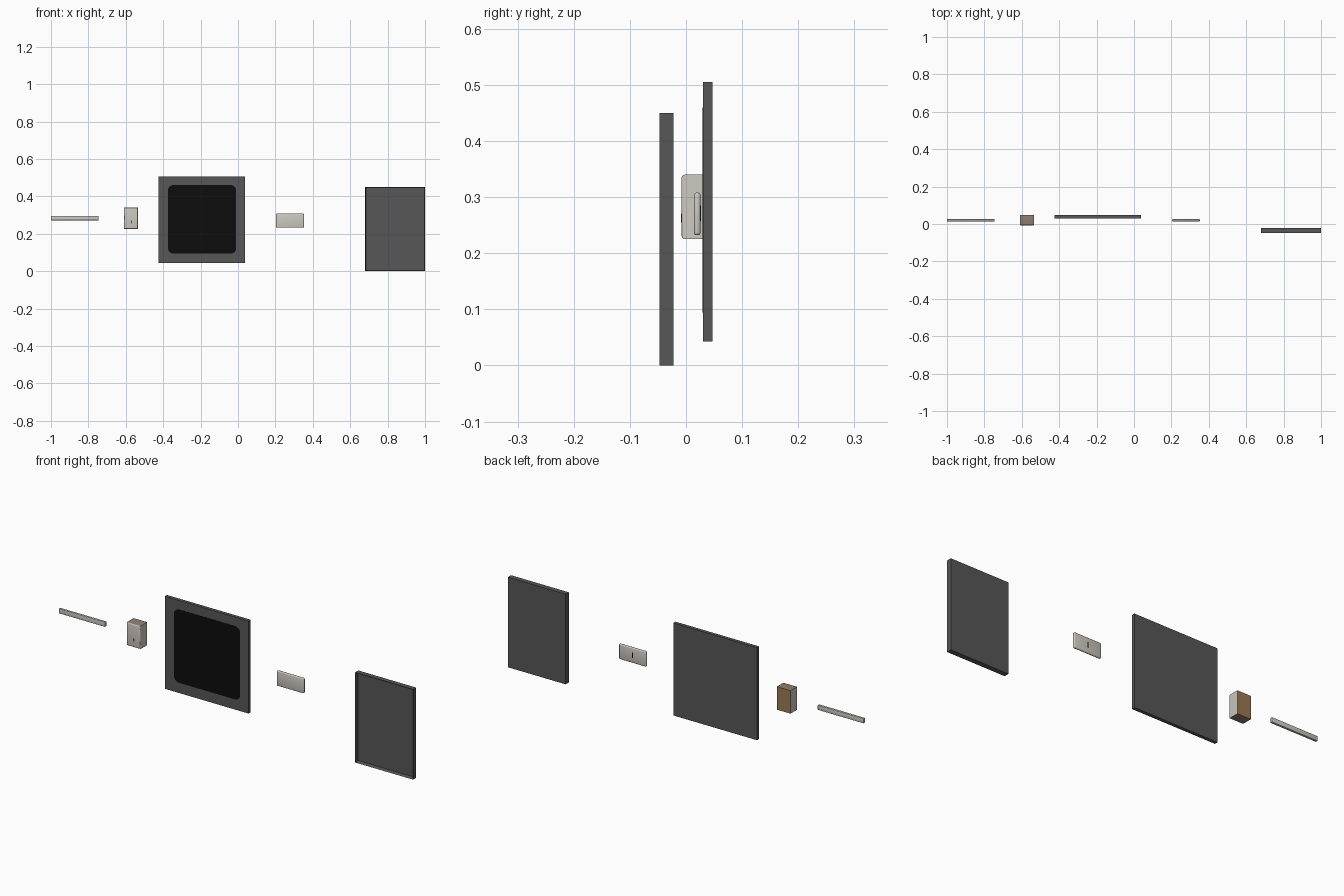
import bpy, bmesh, math
from mathutils import Vector

if "Cube" in bpy.data.objects:
    bpy.data.objects.remove(bpy.data.objects["Cube"])


def material(name, r, g, b):
    m = bpy.data.materials.new(name)
    m.diffuse_color = (r, g, b, 1)
    m.use_nodes = True
    m.node_tree.nodes["Principled BSDF"].inputs["Base Color"].default_value = m.diffuse_color
    return m


DARK = material("charcoal grey", 0.095, 0.095, 0.095)
BLACK = material("black glass", 0.004, 0.004, 0.004)
LIGHT = material("warm light grey", 0.61, 0.58, 0.53)
TAUPE = material("taupe", 0.28, 0.22, 0.17)
BROWN = material("brown", 0.33, 0.19, 0.09)


def finish(bm, name, mats):
    bmesh.ops.recalc_face_normals(bm, faces=bm.faces)
    me = bpy.data.meshes.new(name)
    bm.to_mesh(me)
    bm.free()
    ob = bpy.data.objects.new(name, me)
    bpy.context.collection.objects.link(ob)
    for m in mats:
        me.materials.append(m)
    return ob


def box_bm(x, y, z):
    bm = bmesh.new()
    bmesh.ops.create_cube(bm, size=1)
    for v in bm.verts:
        v.co = Vector([r[0] if c < 0 else r[1] for c, r in zip(v.co, (x, y, z))])
    return bm


def bevel(bm, width, segments, rule=lambda e: True):
    bmesh.ops.bevel(bm, geom=[e for e in bm.edges if rule(e)], offset=width,
                    segments=segments, profile=0.5, affect='EDGES')


def smooth(ob):
    bpy.ops.object.select_all(action='DESELECT')
    bpy.context.view_layer.objects.active = ob
    ob.select_set(True)
    bpy.ops.object.shade_smooth_by_angle(angle=math.radians(35))


def rounded_box(name, x, y, z, width, mat, segments=3):
    bm = box_bm(x, y, z)
    bevel(bm, width, segments)
    ob = finish(bm, name, [mat])
    smooth(ob)
    return ob


# Slim bar and small rounded plate
rounded_box("slim_bar", (-1.0, -0.745), (0.014, 0.026), (0.272, 0.296), 0.002, LIGHT)
rounded_box("small_plate", (0.203, 0.353), (0.014, 0.026), (0.232, 0.308), 0.005, LIGHT)
finish(box_bm((0.275, 0.281), (0.0255, 0.0263), (0.257, 0.285)), "plate_slot", [BLACK])

# Small case: rounded front, taupe top and bottom, brown back
bm = box_bm((-0.61, -0.535), (-0.008, 0.047), (0.225, 0.34))
bevel(bm, 0.006, 3, lambda e: all(v.co.y < 0 for v in e.verts))
bm.normal_update()
for f in bm.faces:
    if f.normal.y > 0.7:
        f.material_index = 2
    elif abs(f.normal.z) > 0.95:
        f.material_index = 1
smooth(finish(bm, "small_case", [LIGHT, TAUPE, BROWN]))
finish(box_bm((-0.573, -0.566), (-0.0085, -0.007), (0.255, 0.271)), "case_button", [DARK])

# Large square panel with a rounded black window
finish(box_bm((-0.425, 0.037), (0.03, 0.047), (0.043, 0.505)), "square_panel", [DARK])
bm = box_bm((-0.374, -0.01), (0.0292, 0.031), (0.094, 0.46))
bevel(bm, 0.028, 6, lambda e: abs(e.verts[0].co.y - e.verts[1].co.y) > 0.001)
finish(bm, "panel_window", [BLACK])

# Tall tray: front face inset and pushed back to leave a thin rim
bm = box_bm((0.68, 1.0), (-0.047, -0.022), (0.0, 0.45))
bm.normal_update()
front = [f for f in bm.faces if f.normal.y < -0.9]
bmesh.ops.inset_region(bm, faces=front, thickness=0.005)
for v in front[0].verts:
    v.co.y += 0.019
finish(bm, "tall_tray", [DARK])
